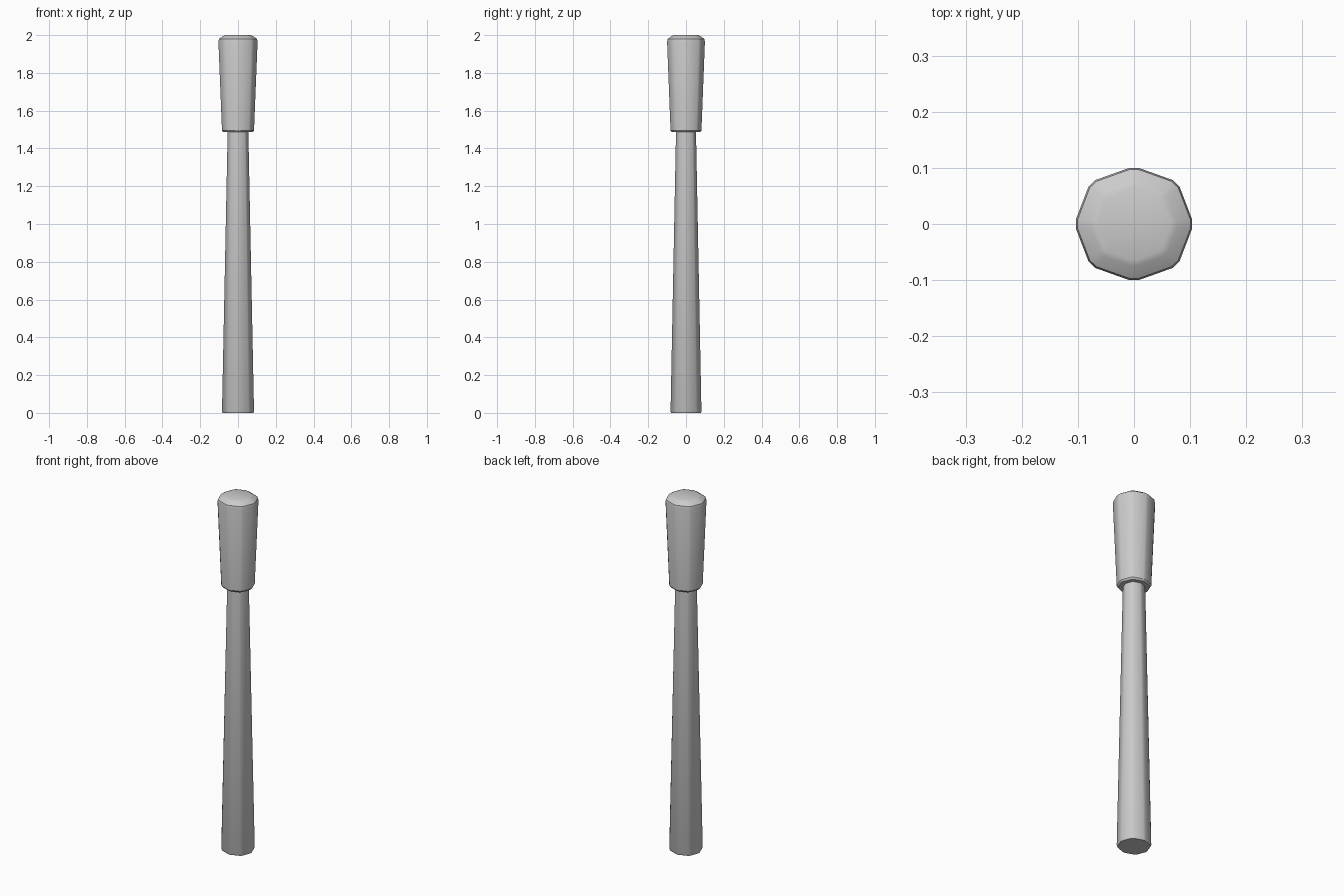
import bpy, bmesh
from math import radians, cos, sin

if "Cube" in bpy.data.objects:
    bpy.data.objects.remove(bpy.data.objects["Cube"])


def section(r, z):
    """Octagon with slightly eased corners, a touch wider in x than in y."""
    pts = []
    for k in range(8):
        rad = r * (1.025 if k % 2 else 1.0)
        for d in (-4.5, 4.5):
            a = radians(45 * k + d)
            pts.append((rad * cos(a), 0.965 * rad * sin(a), z))
    return pts


def loft(name, profile):
    bm = bmesh.new()
    rings = [[bm.verts.new(p) for p in section(r, z)] for r, z in profile]
    for lo, hi in zip(rings, rings[1:]):
        n = len(lo)
        for i in range(n):
            j = (i + 1) % n
            bm.faces.new((lo[i], lo[j], hi[j], hi[i]))
    bm.faces.new(rings[0][::-1])
    bm.faces.new(rings[-1])
    mesh = bpy.data.meshes.new(name)
    bm.to_mesh(mesh)
    bm.free()
    ob = bpy.data.objects.new(name, mesh)
    bpy.context.collection.objects.link(ob)
    bpy.ops.object.select_all(action='DESELECT')
    bpy.context.view_layer.objects.active = ob
    ob.select_set(True)
    bpy.ops.object.shade_smooth_by_angle(angle=radians(30))
    return ob


# Tapered shaft, ending just inside the head
loft("shaft", [(0.081, 0), (0.085, 0.008), (0.055, 1.485), (0.055, 1.5)])

# Flared head with eased lower rim and chamfered top
loft("head", [(0.078, 1.486), (0.085, 1.495), (0.104, 1.965),
              (0.101, 1.98), (0.077, 1.996), (0.066, 2.0)])
